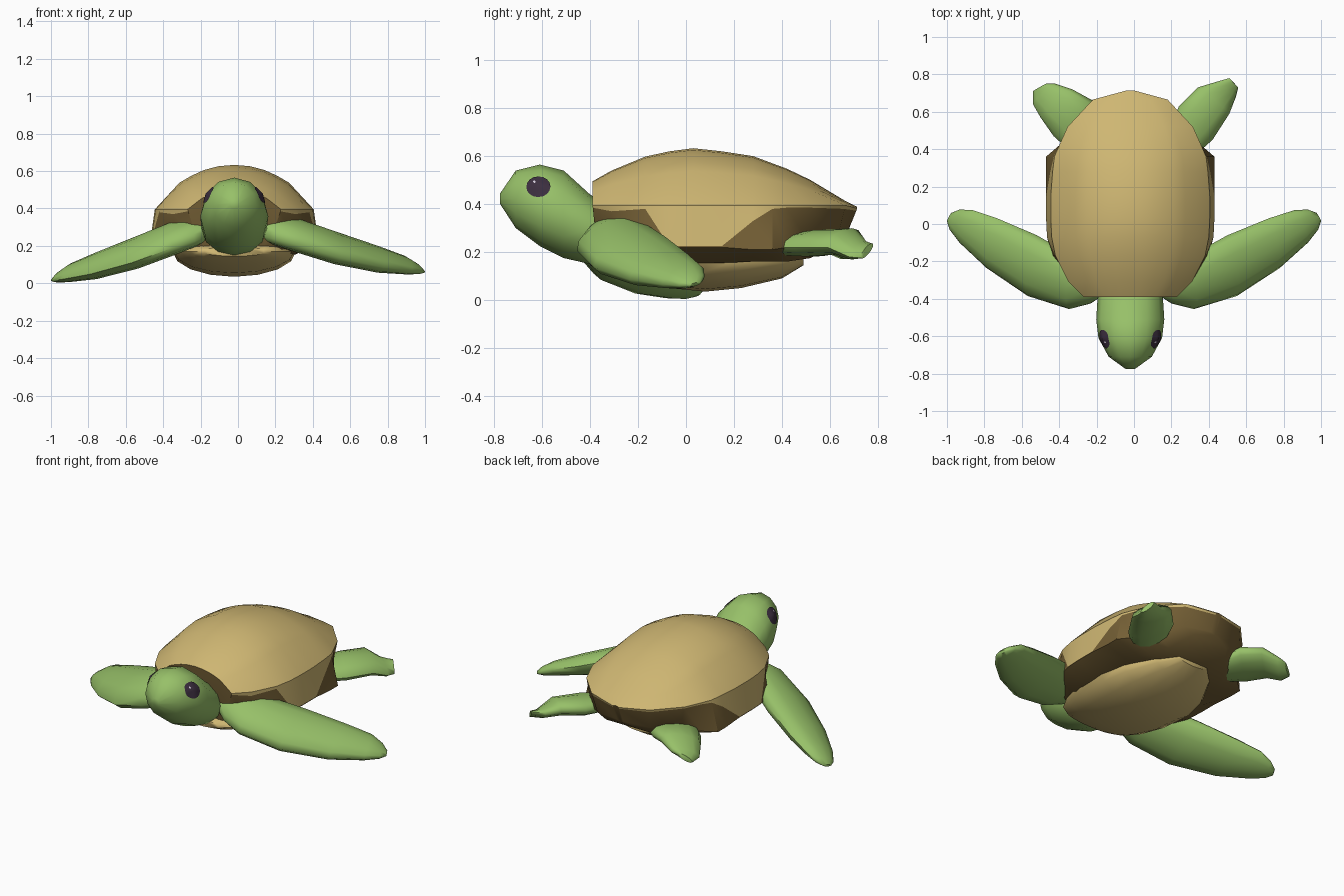
import bpy, bmesh, math
from mathutils import Vector
from mathutils.bvhtree import BVHTree

if "Cube" in bpy.data.objects:
    bpy.data.objects.remove(bpy.data.objects["Cube"])

CX = -0.02  # body centre line


def material(name, rgb):
    m = bpy.data.materials.new(name)
    m.diffuse_color = (*rgb, 1)
    m.use_nodes = True
    m.node_tree.nodes["Principled BSDF"].inputs["Base Color"].default_value = m.diffuse_color
    return m


TAN = material("shell tan", (0.62, 0.47, 0.17))
BROWN = material("shell brown", (0.175, 0.115, 0.036))
GREEN = material("skin green", (0.31, 0.53, 0.14))
DARK = material("eye dark", (0.045, 0.028, 0.05))
GLINT = material("eye glint", (0.7, 0.65, 0.75))


def finish(name, bm, mats, angle=40):
    bmesh.ops.recalc_face_normals(bm, faces=bm.faces)
    me = bpy.data.meshes.new(name)
    bm.to_mesh(me)
    bm.free()
    ob = bpy.data.objects.new(name, me)
    bpy.context.collection.objects.link(ob)
    for m in mats:
        me.materials.append(m)
    bpy.ops.object.select_all(action='DESELECT')
    ob.select_set(True)
    bpy.context.view_layer.objects.active = ob
    bpy.ops.object.shade_smooth_by_angle(angle=math.radians(angle))
    return ob


def loft(name, rings, mats, rule=None, cap_index=0, angle=40):
    """Skin a list of equal point rings; rule(k) gives the material of segment k."""
    bm = bmesh.new()
    vs = [[bm.verts.new(p) for p in r] for r in rings]
    n = len(vs[0])
    for a, b in zip(vs, vs[1:]):
        for k in range(n):
            j = (k + 1) % n
            f = bm.faces.new((a[k], a[j], b[j], b[k]))
            f.material_index = rule(k) if rule else 0
    for r in (vs[0], vs[-1]):
        bm.faces.new(r).material_index = cap_index
    return finish(name, bm, mats, angle)


# Shell: y, top z, rim width, colour edge z, flank width, flank z, floor width, floor z, lower shift
shell_stations = [
    (-0.39, 0.495, 0.25, 0.385, 0.20, 0.24, 0.16, 0.20, 0.02),
    (-0.31, 0.54, 0.33, 0.37, 0.31, 0.23, 0.24, 0.17, 0),
    (-0.17, 0.598, 0.40, 0.38, 0.42, 0.22, 0.30, 0.16, 0),
    (-0.07, 0.62, 0.42, 0.225, 0.445, 0.22, 0.32, 0.155, 0),
    (0.03, 0.633, 0.425, 0.225, 0.45, 0.22, 0.33, 0.155, 0),
    (0.15, 0.62, 0.425, 0.225, 0.45, 0.22, 0.32, 0.155, 0),
    (0.28, 0.60, 0.415, 0.33, 0.45, 0.21, 0.30, 0.16, 0),
    (0.36, 0.57, 0.405, 0.38, 0.45, 0.21, 0.28, 0.16, 0),
    (0.42, 0.548, 0.38, 0.385, 0.38, 0.22, 0.26, 0.16, 0),
    (0.52, 0.50, 0.335, 0.385, 0.30, 0.23, 0.20, 0.175, 0),
    (0.665, 0.413, 0.20, 0.38, 0.18, 0.27, 0.12, 0.24, -0.03),
    (0.714, 0.388, 0.02, 0.372, 0.02, 0.28, 0.01, 0.27, -0.045),
]
# Dome profile as fractions of rim width and dome height
DOME = [(0, 1), (0.2, 0.97), (0.38, 0.885), (0.54, 0.755), (0.69, 0.6), (1, 0)]


def shell_ring(y, top, w, zb, wl, zl, wf, zf, dy):
    rim = min(0.395, top - 0.006)
    half = [(w * fx, y, rim + (top - rim) * fz) for fx, fz in DOME]
    u = (rim - zb) / (rim - zl)
    half += [(w + (wl - w) * u, y + dy * u, zb), (wl, y + dy, zl), (wf, y + dy, zf)]
    left = [(-x, yy, z) for x, yy, z in half[:0:-1]]
    return [(CX + x, yy, z) for x, yy, z in half + left]


# half has 9 points, so the full ring has 17 segments
loft("shell", [shell_ring(*s) for s in shell_stations], [TAN, BROWN],
     rule=lambda k: 0 if min(k, 16 - k) < 6 else 1, cap_index=1, angle=35)


def oval_rings(stations, sides, phase=0.5):
    """Stations: y, half width, top z, bottom z."""
    c = math.cos(math.pi / sides) if phase else 1
    out = []
    for y, w, zt, zb in stations:
        ring = []
        for k in range(sides):
            a = 2 * math.pi * (k + phase) / sides
            ring.append((CX + w / c * math.cos(a), y,
                         (zt + zb) / 2 + (zt - zb) / 2 / c * math.sin(a)))
        out.append(ring)
    return out


# Belly plate: only its lower half shows under the shell floor
belly = [(-0.40, 0.17, 0.145), (-0.36, 0.235, 0.125), (-0.27, 0.285, 0.095), (-0.12, 0.32, 0.055),
         (0.08, 0.33, 0.035), (0.23, 0.295, 0.05), (0.40, 0.20, 0.09), (0.49, 0.10, 0.145)]
loft("belly", oval_rings([(y, w, 0.34 - zb, zb) for y, w, zb in belly], 16, 0),
     [TAN], angle=50)

# Head and neck
head = loft("head", oval_rings([
    (-0.775, 0.025, 0.445, 0.40), (-0.71, 0.115, 0.54, 0.30), (-0.61, 0.17, 0.565, 0.225),
    (-0.51, 0.182, 0.54, 0.175), (-0.40, 0.175, 0.44, 0.15), (-0.28, 0.14, 0.37, 0.17)], 12, 0),
    [GREEN], angle=50)

# Eyes: thin discs laid on the head surface
bm_head = bmesh.new()
bm_head.from_mesh(head.data)
tree = BVHTree.FromBMesh(bm_head)


def eye_disc(name, side, y, z, ry, rz, lift, mat):
    bm = bmesh.new()

    def place(r, a):
        start = Vector((side, y + ry * r * math.cos(a), z + rz * r * math.sin(a)))
        hit, normal, _, _ = tree.ray_cast(start, Vector((-side, 0, 0)))
        return bm.verts.new(hit + normal * lift)

    n = 16
    rings = [[place(r, 2 * math.pi * k / n) for k in range(n)] for r in (0.25, 0.5, 0.75, 1)]
    bm.faces.new(rings[0])
    for a, b in zip(rings, rings[1:]):
        for k in range(n):
            bm.faces.new((a[k], a[(k + 1) % n], b[(k + 1) % n], b[k]))
    ob = finish(name, bm, [mat])
    if sum(p.normal.x for p in ob.data.polygons) * side < 0:
        ob.data.flip_normals()


for side, label in ((1, "right"), (-1, "left")):
    eye_disc(label + "_eye", side, -0.615, 0.47, 0.049, 0.042, 0.005, DARK)
    eye_disc(label + "_eye_glint", side, -0.63, 0.488, 0.005, 0.005, 0.008, GLINT)
bm_head.free()


# Flippers: leading edge point, trailing edge point, thickness
def flipper(name, stations, place):
    rings = []
    for i, (lead, trail, t) in enumerate(stations):
        lead, trail = Vector(lead), Vector(trail)
        mid, half = (lead + trail) / 2, (trail - lead) / 2
        a = stations[max(i - 1, 0)]
        b = stations[min(i + 1, len(stations) - 1)]
        along = Vector(b[0]) + Vector(b[1]) - Vector(a[0]) - Vector(a[1])
        up = along.cross(half).normalized() * t / 2
        rings.append([place(*(mid + half * math.cos(k * math.pi / 6) + up * math.sin(k * math.pi / 6)))
                      for k in range(12)])
    loft(name, rings, [GREEN], angle=60)


front = [
    ((0.14, -0.38, 0.25), (0.14, -0.27, 0.32), 0.11),
    ((0.20, -0.425, 0.235), (0.20, -0.22, 0.33), 0.135),
    ((0.32, -0.455, 0.205), (0.30, -0.17, 0.31), 0.155),
    ((0.55, -0.385, 0.135), (0.50, -0.06, 0.24), 0.15),
    ((0.78, -0.235, 0.085), (0.72, 0.03, 0.17), 0.125),
    ((0.93, -0.10, 0.065), (0.86, 0.075, 0.13), 0.085),
    ((0.985, -0.03, 0.06), (0.93, 0.077, 0.095), 0.05),
    ((1.00, 0.015, 0.06), (0.975, 0.06, 0.07), 0.015),
]
flipper("right_front_flipper", front, lambda x, y, z: (x, y, z))
flipper("left_front_flipper", front,
        lambda x, y, z: (CX - (x + 0.02) * 0.961, y, z - 0.046 * x))

right_hind = [
    ((0.33, 0.37, 0.22), (0.19, 0.50, 0.24), 0.09),
    ((0.42, 0.45, 0.22), (0.24, 0.63, 0.255), 0.11),
    ((0.51, 0.59, 0.22), (0.34, 0.73, 0.27), 0.10),
    ((0.545, 0.68, 0.18), (0.43, 0.757, 0.235), 0.06),
    ((0.557, 0.73, 0.175), (0.51, 0.78, 0.235), 0.03),
]
left_hind = [  # drawn on the right, then mirrored
    ((0.33, 0.38, 0.22), (0.18, 0.50, 0.24), 0.09),
    ((0.43, 0.47, 0.22), (0.22, 0.66, 0.255), 0.11),
    ((0.50, 0.57, 0.22), (0.33, 0.72, 0.27), 0.10),
    ((0.54, 0.64, 0.18), (0.42, 0.75, 0.235), 0.06),
    ((0.54, 0.71, 0.175), (0.47, 0.75, 0.225), 0.03),
]
flipper("right_hind_flipper", right_hind, lambda x, y, z: (x, y, z))
flipper("left_hind_flipper", left_hind, lambda x, y, z: (-x, y, z))
